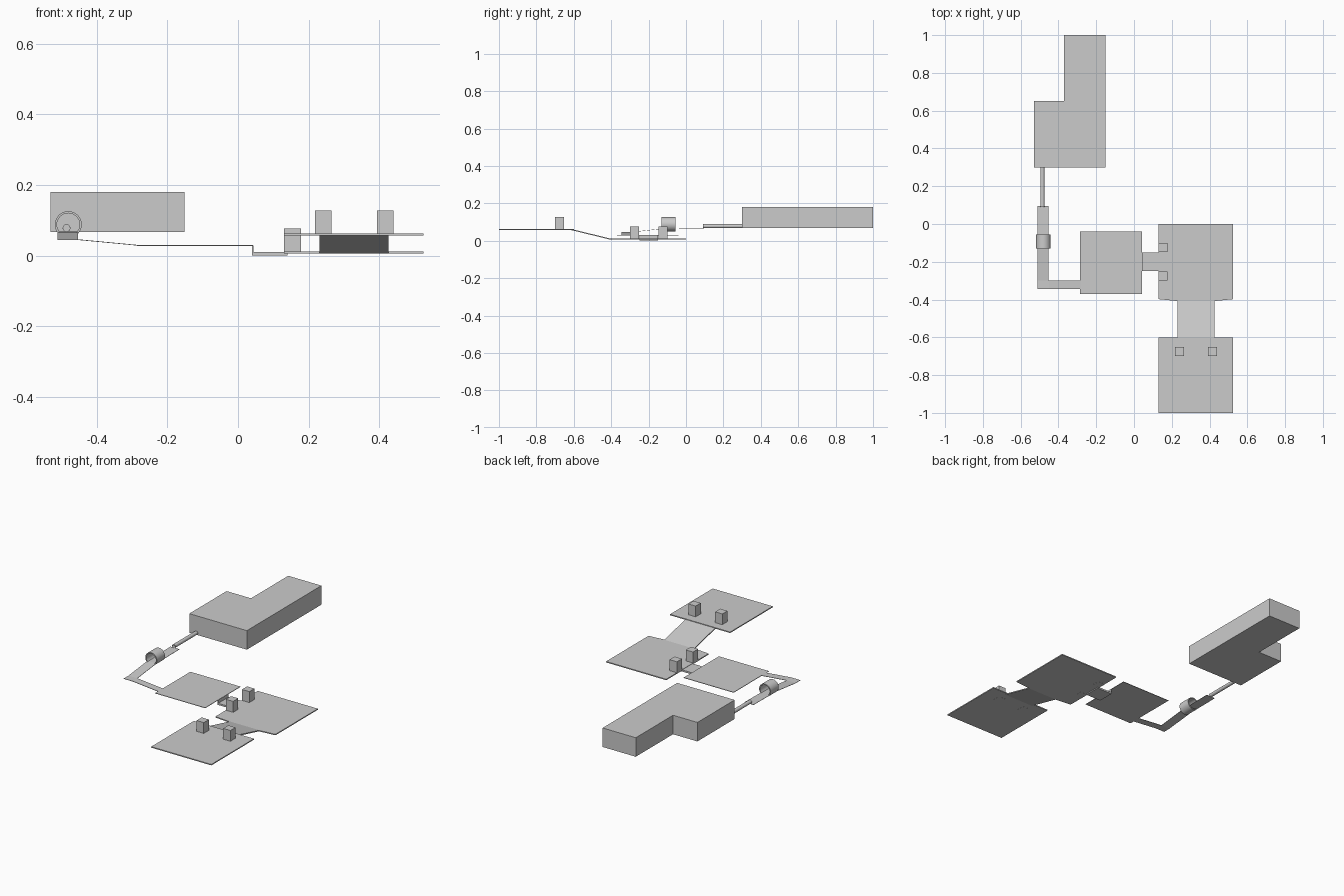
import bpy, bmesh, math

if "Cube" in bpy.data.objects:
    bpy.data.objects.remove(bpy.data.objects["Cube"])


def finish(name, bm):
    bmesh.ops.recalc_face_normals(bm, faces=bm.faces)
    me = bpy.data.meshes.new(name)
    bm.to_mesh(me)
    bm.free()
    ob = bpy.data.objects.new(name, me)
    bpy.context.collection.objects.link(ob)
    return ob


def prism(name, outline, z0, z1):
    """Extrude an XY outline from z0 to z1."""
    bm = bmesh.new()
    f = bm.faces.new([bm.verts.new((x, y, z0)) for x, y in outline])
    top = bmesh.ops.extrude_face_region(bm, geom=[f])["geom"]
    for v in top:
        if isinstance(v, bmesh.types.BMVert):
            v.co.z = z1
    return finish(name, bm)


def box(name, x0, x1, y0, y1, z0, z1):
    return prism(name, [(x0, y0), (x1, y0), (x1, y1), (x0, y1)], z0, z1)


def strip(name, path, lo, hi, axis, thick):
    """Thin sheet following (run, z) points, spanning lo..hi across."""
    bm = bmesh.new()
    rings = []
    for s, z in path:
        pts = [(lo, z), (hi, z), (hi, z - thick), (lo, z - thick)]
        rings.append([bm.verts.new((s, c, h) if axis == "X" else (c, s, h)) for c, h in pts])
    for a, b in zip(rings, rings[1:]):
        for i in range(4):
            j = (i + 1) % 4
            bm.faces.new((a[i], a[j], b[j], b[i]))
    bm.faces.new(rings[0])
    bm.faces.new(rings[-1])
    return finish(name, bm)


def tube(name, x, z, profile, n=32):
    """Spin a closed (radius, y) profile around a Y-parallel axis."""
    bm = bmesh.new()
    rings = [[bm.verts.new((x + r * math.cos(2 * math.pi * i / n), y,
                            z + r * math.sin(2 * math.pi * i / n))) for i in range(n)]
             for r, y in profile]
    for k, a in enumerate(rings):
        b = rings[(k + 1) % len(rings)]
        for i in range(n):
            j = (i + 1) % n
            bm.faces.new((a[i], a[j], b[j], b[i]))
    ob = finish(name, bm)
    bpy.context.view_layer.objects.active = ob
    ob.select_set(True)
    bpy.ops.object.shade_smooth_by_angle(angle=math.radians(35))
    ob.select_set(False)


# L-shaped building
prism("building", [(-0.53, 0.30), (-0.152, 0.30), (-0.152, 1.0), (-0.37, 1.0),
                   (-0.37, 0.65), (-0.53, 0.65)], 0.067, 0.18)

# Lower and upper platforms with the ramp between them
prism("lower_platform", [(0.13, -0.398), (0.23, -0.408), (0.425, -0.408), (0.525, -0.398),
                         (0.525, 0.0), (0.13, 0.0)], 0.006, 0.012)
box("upper_platform", 0.13, 0.525, -1.0, -0.60, 0.057, 0.063)
strip("ramp", [(-0.615, 0.063), (-0.405, 0.012)], 0.23, 0.425, "Y", 0.006)

# Posts
for i, x in enumerate((0.218, 0.393)):
    box(f"upper_post_{i}", x, x + 0.047, -0.70, -0.652, 0.0565, 0.127)
for i, y in enumerate((-0.148, -0.30)):
    box(f"lower_post_{i}", 0.13, 0.178, y, y + 0.048, 0.0055, 0.077)

# Middle platform, stepped down to the lower platform by a bridge
box("middle_platform", -0.285, 0.043, -0.37, -0.04, 0.027, 0.03)
box("bridge", 0.043, 0.14, -0.248, -0.15, 0.0, 0.010)
box("bridge_riser", 0.039, 0.044, -0.248, -0.15, 0.0, 0.029)

# Sloping walkway around the corner
strip("side_walkway", [(-0.51, 0.046), (-0.45, 0.046), (-0.28, 0.03)], -0.345, -0.30, "X", 0.002)
strip("long_walkway", [(-0.30, 0.046), (-0.12, 0.066), (0.095, 0.068)], -0.51, -0.452, "Y", 0.002)

# Tunnel ring and thin pipe leading to the building
tube("tunnel_ring", -0.48, 0.088, [(0.038, -0.13), (0.038, -0.055), (0.032, -0.055), (0.032, -0.13)])
tube("thin_pipe", -0.485, 0.078, [(0.011, 0.09), (0.011, 0.302), (0.0095, 0.302), (0.0095, 0.09)], 20)
